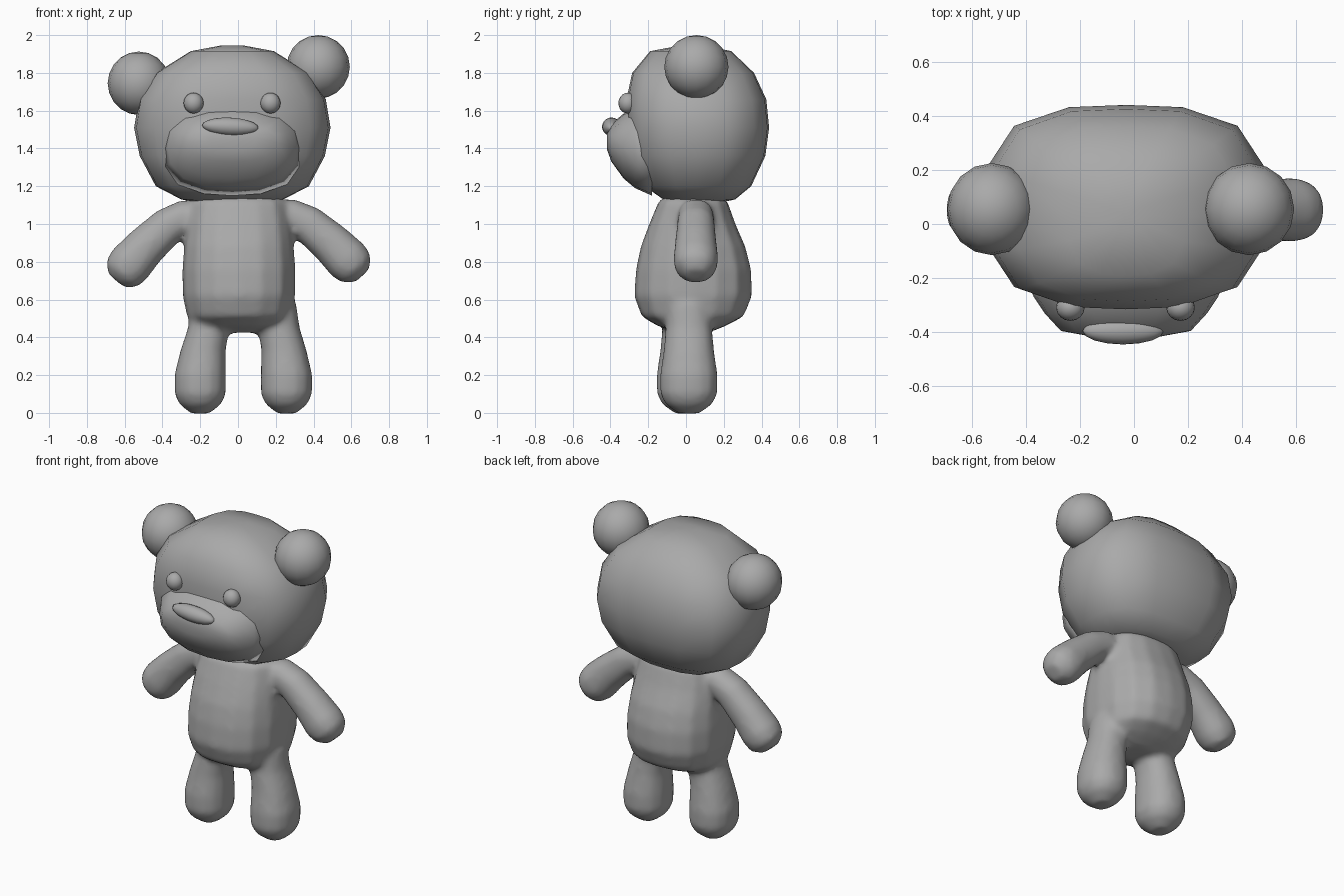
import bpy, bmesh, math
from mathutils import Vector

cube = bpy.data.objects.get("Cube")
if cube:
    bpy.data.objects.remove(cube)

# One plain grey for the whole toy
grey = bpy.data.materials.new("plain grey")
grey.use_nodes = True
COLOUR = (0.4, 0.4, 0.4, 1)
grey.diffuse_color = COLOUR
grey.node_tree.nodes["Principled BSDF"].inputs["Base Color"].default_value = COLOUR


def ring(centre, u, v, power=2, sides=16):
    """Superellipse loop around centre with half axes u and v."""
    pts = []
    for i in range(sides):
        a = math.tau * i / sides
        c, s = math.cos(a), math.sin(a)
        k = (abs(c) ** power + abs(s) ** power) ** (-1 / power)
        pts.append(Vector(centre) + Vector(u) * c * k + Vector(v) * s * k)
    return pts


def finish(bm, name):
    bmesh.ops.recalc_face_normals(bm, faces=bm.faces)
    for f in bm.faces:
        f.smooth = True
    mesh = bpy.data.meshes.new(name)
    bm.to_mesh(mesh)
    bm.free()
    mesh.materials.append(grey)
    obj = bpy.data.objects.new(name, mesh)
    bpy.context.collection.objects.link(obj)
    return obj


def loft(name, rings):
    """Skin a closed shape through a list of loops."""
    bm = bmesh.new()
    loops = [[bm.verts.new(p) for p in r] for r in rings]
    n = len(loops[0])
    for a, b in zip(loops, loops[1:]):
        for i in range(n):
            j = (i + 1) % n
            bm.faces.new((a[i], a[j], b[j], b[i]))
    for loop in (loops[0], loops[-1]):
        mid = bm.verts.new(sum((v.co for v in loop), Vector()) / n)
        for i in range(n):
            bm.faces.new((loop[i], loop[(i + 1) % n], mid))
    return finish(bm, name)


def ball(name, centre, size, tilt=0):
    bm = bmesh.new()
    bmesh.ops.create_uvsphere(bm, u_segments=16, v_segments=10, radius=1)
    obj = finish(bm, name)
    obj.location, obj.scale, obj.rotation_euler.y = centre, size, tilt
    return obj


def stack(name, levels, power, cx):
    """Upright shape from levels of (z, half width, front y, back y)."""
    return loft(name, [ring((cx, (f + b) / 2, z), (w, 0, 0), (0, (b - f) / 2, 0), power)
                       for z, w, f, b in levels])


def arm(name, path):
    """Tube through (x, z, radius) points, square to its path."""
    rings = []
    for i, (x, z, r) in enumerate(path):
        a, b = path[max(i - 1, 0)], path[min(i + 1, len(path) - 1)]
        d = Vector((b[0] - a[0], 0, b[1] - a[1])).normalized()
        rings.append(ring((x, 0.052, z), (-d.z * r, 0, d.x * r), (0, r, 0), 2.2))
    return loft(name, rings)


# Head and muzzle
HX = -0.03
stack("head", [(1.115, .18, -.04, .19), (1.13, .27, -.12, .26), (1.2, .405, -.22, .345),
               (1.36, .49, -.295, .42), (1.51, .52, -.31, .44), (1.66, .495, -.315, .425),
               (1.8, .405, -.285, .36), (1.915, .22, -.19, .24), (1.945, .06, -.03, .1)],
      3, HX)
loft("muzzle", [ring((HX, y, (lo + hi) / 2), (w, 0, 0), (0, 0, (hi - lo) / 2), 2.5)
                for y, w, lo, hi in [(-.18, .38, 1.15, 1.64), (-.27, .34, 1.19, 1.62),
                                     (-.33, .3, 1.24, 1.585), (-.395, .24, 1.33, 1.53),
                                     (-.417, .12, 1.39, 1.49)]])

# Ears, eyes and nose
ball("right_ear", (-.525, .055, 1.745), (.165, .17, .168))
ball("left_ear", (.425, .055, 1.832), (.167, .17, .168))
for name, x in (("right_eye", -.235), ("left_eye", .172)):
    ball(name, (x, -.308, 1.64), (.053, .05, .055))
ball("nose", (-.04, -.395, 1.515), (.15, .05, .048), math.radians(3))

# Torso, arms and legs, later blended into one body
torso = stack("body", [(.425, .13, -.04, .12), (.46, .23, -.15, .21), (.51, .275, -.235, .305),
                       (.62, .298, -.275, .35), (.76, .3, -.265, .345), (.88, .29, -.24, .315),
                       (1.0, .275, -.195, .262), (1.12, .25, -.145, .22), (1.16, .18, -.09, .16)],
              2.5, .005)
parts = [torso,
         arm("right_arm", [(-.15, 1.03, .085), (-.28, 1.035, .095), (-.37, .99, .1), (-.49, .88, .11),
                           (-.575, .785, .12), (-.615, .735, .108), (-.645, .7, .055)]),
         arm("left_arm", [(.15, 1.03, .085), (.28, 1.04, .095), (.37, 1.0, .1), (.49, .9, .11),
                          (.58, .81, .12), (.625, .765, .108), (.66, .728, .055)])]
LEG = [(.58, -.06, .11), (.45, -.045, .115), (.33, -.015, .125), (.2, 0, .143),
       (.1, 0, .142), (.045, 0, .115), (-.004, 0, .05)]
for name, foot, side, y in (("right_leg", -.2, 1, -.003), ("left_leg", .257, -1, .015)):
    parts.append(loft(name, [ring((foot - side * dx * (1 if side > 0 else .9), y, z),
                                  (r * .96, 0, 0), (0, r * 1.07, 0), 2.3)
                             for z, dx, r in LEG]))

bpy.ops.object.select_all(action='DESELECT')
for p in parts:
    p.select_set(True)
bpy.context.view_layer.objects.active = torso
bpy.ops.object.join()

# Melt the joints of the body together
blend = torso.modifiers.new("blend", 'REMESH')
blend.mode = 'VOXEL'
blend.voxel_size = 0.018
blend.use_smooth_shade = True
soften = torso.modifiers.new("soften", 'SMOOTH')
soften.factor = 0.5
soften.iterations = 8
